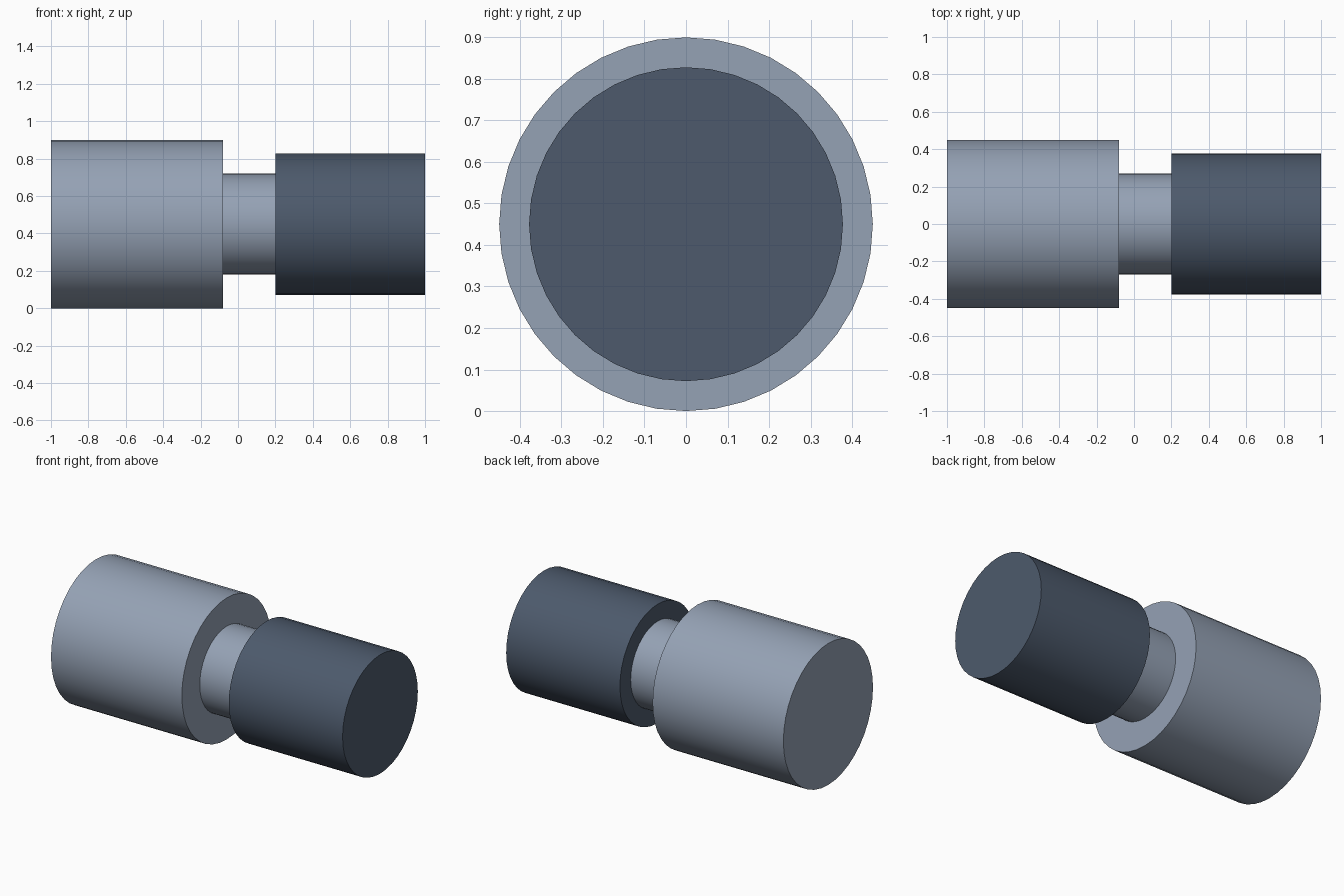
import bpy
import math

if "Cube" in bpy.data.objects:
    bpy.data.objects.remove(bpy.data.objects["Cube"])

AXIS_Z = 0.45   # height of the shared axis
SIDES = 40


def make_material(name, rgb):
    mat = bpy.data.materials.new(name)
    mat.diffuse_color = (*rgb, 1)
    mat.use_nodes = True
    mat.node_tree.nodes["Principled BSDF"].inputs["Base Color"].default_value = mat.diffuse_color
    return mat


def x_cylinder(name, x0, x1, radius, material):
    """Closed round bar lying along x between x0 and x1."""
    bpy.ops.mesh.primitive_cylinder_add(
        vertices=SIDES, radius=radius, depth=x1 - x0,
        location=((x0 + x1) / 2, 0, AXIS_Z), rotation=(0, math.pi / 2, 0))
    obj = bpy.context.object
    obj.name = name
    bpy.ops.object.transform_apply(location=False, rotation=True, scale=True)
    bpy.ops.object.shade_smooth_by_angle()
    obj.data.materials.append(material)
    return obj


light = make_material("light_blue_grey", (0.30, 0.36, 0.46))
dark = make_material("dark_slate", (0.074, 0.102, 0.15))

# Wide body on the left
x_cylinder("wide_body", -1.0, -0.08, 0.45, light)

# Narrow neck joining the two drums
x_cylinder("neck", -0.08, 0.2, 0.27, light)

# Dark end drum on the right
x_cylinder("end_drum", 0.2, 1.0, 0.378, dark)
